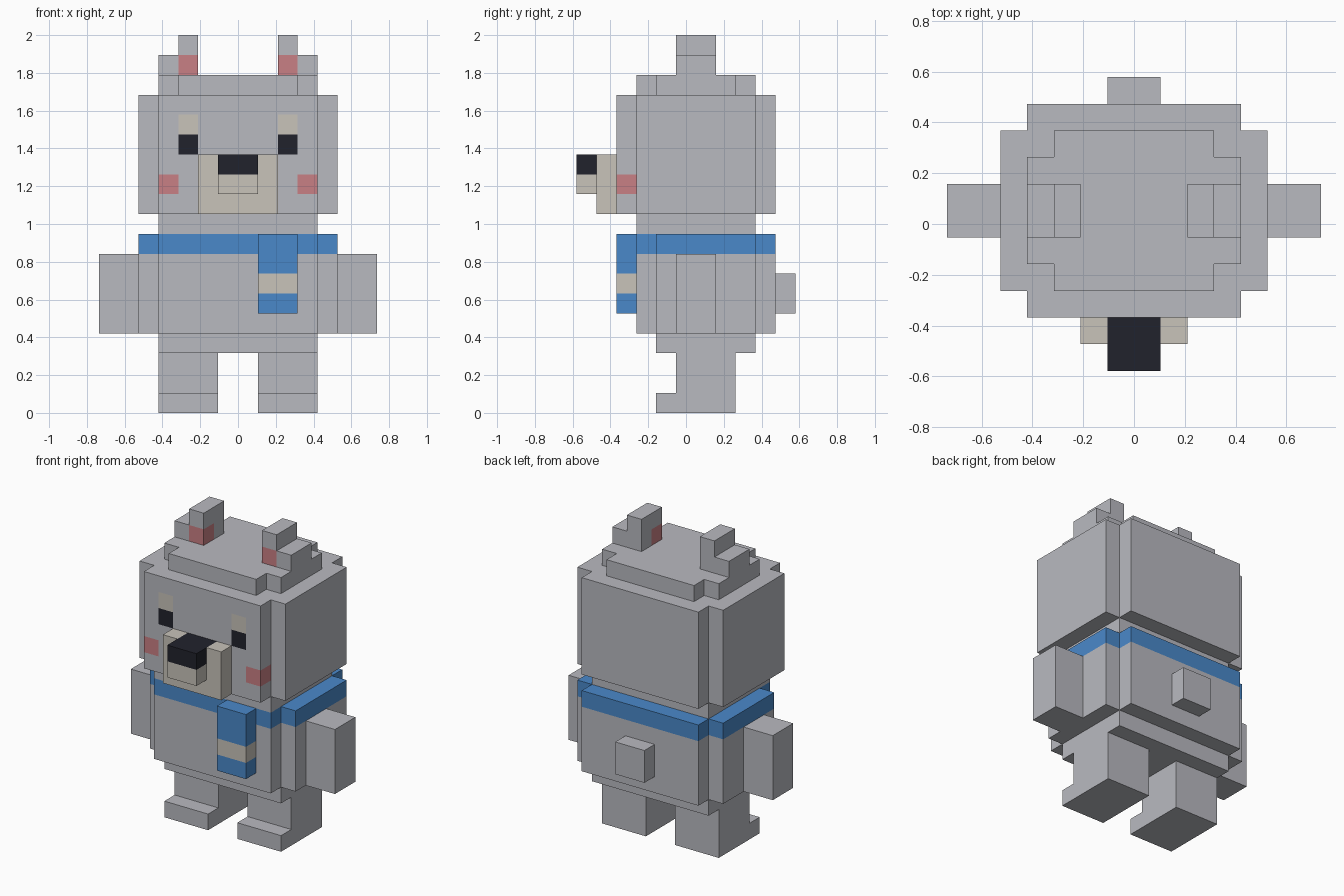
import bpy, bmesh
from mathutils import Vector

if "Cube" in bpy.data.objects:
    bpy.data.objects.remove(bpy.data.objects["Cube"])

U = 2 / 19  # size of one block


def srgb(r, g, b):
    def lin(c):
        c /= 255
        return c / 12.92 if c <= 0.04045 else ((c + 0.055) / 1.055) ** 2.4
    return (lin(r), lin(g), lin(b), 1)


def material(name, rgb):
    m = bpy.data.materials.new(name)
    m.diffuse_color = srgb(*rgb)
    m.use_nodes = True
    m.node_tree.nodes["Principled BSDF"].inputs["Base Color"].default_value = m.diffuse_color
    return m


GREY = material("grey fur", (185, 186, 192))
BLUE = material("blue scarf", (74, 137, 202))
BEIGE = material("beige", (200, 195, 186))
PINK = material("pink", (201, 128, 133))
DARK = material("near black", (33, 34, 44))


def touches(face, lo, hi):
    for i in range(3):
        c = [v.co[i] for v in face.verts]
        if min(c) > hi[i] + 1e-4 or max(c) < lo[i] - 1e-4:
            return False
    return True


def prism(name, outline, z0, z1, mat, paint=()):
    """Extrude an outline upward; paint = (low corner, high corner, material) regions cut into the faces."""
    bm = bmesh.new()
    base = bm.faces.new([bm.verts.new((x, y, z0)) for x, y in outline])
    top = bmesh.ops.extrude_face_region(bm, geom=[base], use_keep_orig=True)["geom"]
    bmesh.ops.translate(bm, vec=(0, 0, z1 - z0),
                        verts=[g for g in top if isinstance(g, bmesh.types.BMVert)])
    bmesh.ops.recalc_face_normals(bm, faces=bm.faces[:])
    mats = [mat]
    for lo, hi, colour in paint:
        for axis in range(3):
            for corner in (lo, hi):
                faces = [f for f in bm.faces if touches(f, lo, hi)]
                edges = {e for f in faces for e in f.edges}
                verts = {v for f in faces for v in f.verts}
                normal = Vector((0, 0, 0))
                normal[axis] = 1
                bmesh.ops.bisect_plane(bm, geom=faces + list(edges) + list(verts), dist=1e-5,
                                       plane_co=Vector(corner), plane_no=normal)
        if colour not in mats:
            mats.append(colour)
        for f in bm.faces:
            c = f.calc_center_median() - f.normal * 0.01
            if all(lo[i] < c[i] < hi[i] for i in range(3)):
                f.material_index = mats.index(colour)
    bmesh.ops.scale(bm, vec=(U, U, U), verts=bm.verts[:])
    bmesh.ops.recalc_face_normals(bm, faces=bm.faces[:])
    me = bpy.data.meshes.new(name)
    bm.to_mesh(me)
    bm.free()
    for m in mats:
        me.materials.append(m)
    ob = bpy.data.objects.new(name, me)
    bpy.context.collection.objects.link(ob)
    return ob


def box(name, x, y, z, mat, paint=()):
    outline = [(x[0], y[0]), (x[1], y[0]), (x[1], y[1]), (x[0], y[1])]
    return prism(name, outline, z[0], z[1], mat, paint)


def notched(name, w, y, z, mat, paint=()):
    """Block of half width w with one block missing at each upright corner."""
    a, b = y
    half = [(w - 1, a), (w - 1, a + 1), (w, a + 1), (w, b - 1), (w - 1, b - 1), (w - 1, b)]
    outline = half + [(-px, py) for px, py in reversed(half)]
    return prism(name, outline, z[0], z[1], mat, paint)


def span(s, a, b):
    return (a, b) if s > 0 else (-b, -a)


# Face markings: brows, eyes and cheeks
marks = []
for s in (-1, 1):
    for x0, z0, colour in ((2, 14, BEIGE), (2, 13, DARK), (3, 11, PINK)):
        a, b = span(s, x0, x0 + 1)
        marks.append(((a, -3.5, z0), (b, -2.5, z0 + 1), colour))

# Head and muzzle
notched("head", 5, (-3.5, 4.5), (10, 16), GREY, marks)
notched("head_top", 4, (-2.5, 3.5), (16, 17), GREY)
box("muzzle", (-2, 2), (-4.5, -3.5), (10, 13), BEIGE, [((-1, -4.5, 12), (1, -3.5, 13), DARK)])
box("nose", (-1, 1), (-5.5, -4.5), (11, 13), BEIGE, [((-1, -5.5, 12), (1, -4.5, 13), DARK)])

# Neck, body and tail
box("neck", (-4, 4), (-2.5, 3.5), (9, 10), GREY)
notched("body", 5, (-2.5, 4.5), (4, 8), GREY)
box("hips", (-4, 4), (-1.5, 3.5), (3, 4), GREY)
box("tail", (-1, 1), (4.5, 5.5), (5, 7), GREY)

# Scarf with its striped hanging end
notched("scarf", 5, (-2.5, 4.5), (8, 9), BLUE)
box("scarf_end", (1, 3), (-3.5, -2.5), (5, 9), BLUE, [((1, -3.5, 6), (3, -2.5, 7), BEIGE)])

# Paired parts
for s, side in ((-1, "right"), (1, "left")):
    x0, x1 = span(s, 2, 3)
    box(f"{side}_ear", (x0, x1), (-0.5, 1.5), (17, 19), GREY,
        [((x0, -0.5, 17), (x1, 0.5, 18), PINK)])
    box(f"{side}_ear_side", span(s, 3, 4), (-0.5, 1.5), (17, 18), GREY)
    box(f"{side}_arm", span(s, 5, 7), (-0.5, 1.5), (4, 8), GREY)
    box(f"{side}_leg", span(s, 1, 4), (-0.5, 2.5), (0, 3), GREY)
    box(f"{side}_foot", span(s, 1, 4), (-1.5, -0.5), (0, 1), GREY)
